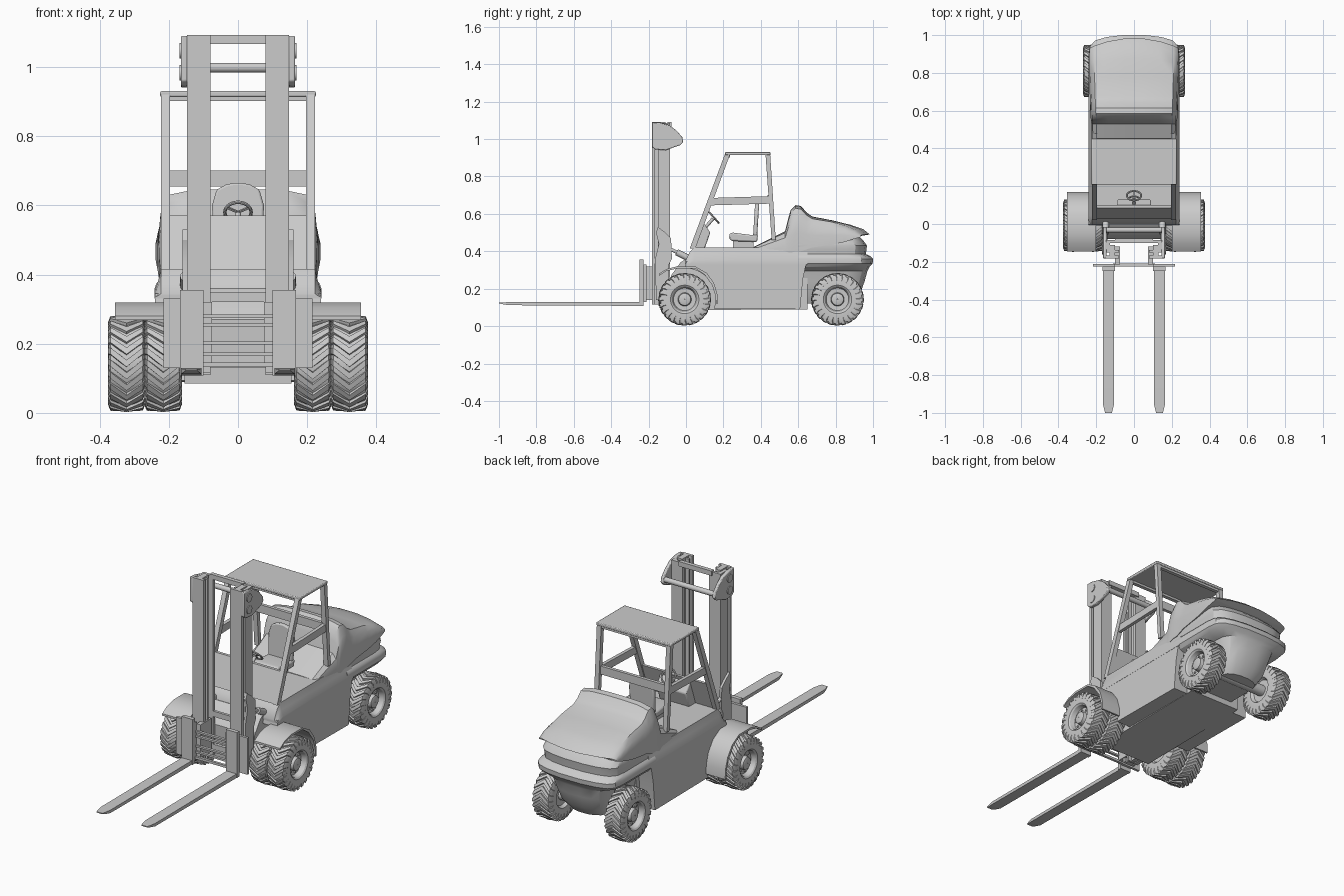
import bpy, bmesh, math
from mathutils import Vector, Matrix

if "Cube" in bpy.data.objects:
    bpy.data.objects.remove(bpy.data.objects["Cube"])


def finish(name, bm, mirror=False, bevel=0.0, angle=32):
    bmesh.ops.recalc_face_normals(bm, faces=bm.faces)
    me = bpy.data.meshes.new(name)
    bm.to_mesh(me)
    bm.free()
    ob = bpy.data.objects.new(name, me)
    bpy.context.collection.objects.link(ob)
    bpy.ops.object.select_all(action='DESELECT')
    bpy.context.view_layer.objects.active = ob
    ob.select_set(True)
    bpy.ops.object.shade_smooth_by_angle(angle=math.radians(angle))
    if bevel:
        b = ob.modifiers.new("bevel", 'BEVEL')
        b.width, b.segments, b.limit_method = bevel, 2, 'ANGLE'
    if mirror:
        ob.modifiers.new("mirror", 'MIRROR')
    return ob


def skin(bm, rings, closed=False, caps=True):
    """Join equal-length loops of points into a surface."""
    vs = [[bm.verts.new(p) for p in r] for r in rings]
    n = len(vs[0])
    for i in range(len(vs) if closed else len(vs) - 1):
        a, b = vs[i], vs[(i + 1) % len(vs)]
        for j in range(n):
            bm.faces.new((a[j], a[(j + 1) % n], b[(j + 1) % n], b[j]))
    if caps and not closed:
        bm.faces.new(vs[0])
        bm.faces.new(vs[-1])


def loft(name, rings, **k):
    bm = bmesh.new()
    skin(bm, rings)
    return finish(name, bm, **k)


def prism(name, yz, x0, x1, **k):
    """Side profile in (y, z) extruded across x."""
    return loft(name, [[(x, y, z) for y, z in yz] for x in (x0, x1)], **k)


def boxes(name, dims, **k):
    bm = bmesh.new()
    for x0, x1, y0, y1, z0, z1 in dims:
        skin(bm, [[(x, y0, z0), (x, y1, z0), (x, y1, z1), (x, y0, z1)] for x in (x0, x1)])
    return finish(name, bm, **k)


def rod(name, p, q, r, n=20, **k):
    p, q = Vector(p), Vector(q)
    bm = bmesh.new()
    m = Matrix.Translation((p + q) / 2) @ (q - p).to_track_quat('Z', 'Y').to_matrix().to_4x4()
    bmesh.ops.create_cone(bm, cap_ends=True, segments=n, radius1=r, radius2=r,
                          depth=(q - p).length, matrix=m)
    return finish(name, bm, **k)


def wheel(name, cx, cy, cz=0.143):
    bm = bmesh.new()
    # tyre and dished rim turned about the axle
    prof = [(-.052, .07), (-.053, .11), (-.046, .129), (0, .131), (.046, .129), (.053, .11),
            (.052, .076), (.046, .068), (.022, .06), (.02, .036), (.04, .032), (.044, .02),
            (.044, .002), (-.035, .002), (-.035, .06)]
    n = 48
    skin(bm, [[(cx + x, cy + r * math.cos(t), cz + r * math.sin(t)) for x, r in prof]
              for t in (2 * math.pi * i / n for i in range(n))], closed=True)
    # chevron tread lugs
    count = 24
    for k in range(count):
        base = 2 * math.pi * k / count
        rings = []
        for x, ro in ((-.054, .118), (-.047, .137), (0, .141), (.047, .137), (.054, .118)):
            a = base - 0.3 * abs(x) / .052
            rings.append([(cx + x, cy + r * math.cos(a + d), cz + r * math.sin(a + d))
                          for r, d in ((ro, -.07), (ro, .07), (ro - .02, .085), (ro - .02, -.085))])
        skin(bm, rings)
    # wheel nuts
    for k in range(8):
        t = 2 * math.pi * k / 8
        m = (Matrix.Translation((cx + .023, cy + .047 * math.cos(t), cz + .047 * math.sin(t)))
             @ Matrix.Rotation(math.pi / 2, 4, 'Y'))
        bmesh.ops.create_cone(bm, cap_ends=True, segments=6, radius1=.005, radius2=.005,
                              depth=.01, matrix=m)
    return finish(name, bm, mirror=True)


def mirrored(half):
    """Complete a half section (x >= 0, none on the centre line)."""
    return half + [(-p[0], *p[1:]) for p in reversed(half)]


# Wheels and axles
FY, RY = -.007, .81
wheel("front_wheel_inner", .216, FY)
wheel("front_wheel_outer", .322, FY)
wheel("rear_wheel", .217, RY)
rod("front_axle", (-.3, FY, .143), (.3, FY, .143), .03)
rod("rear_axle", (-.2, RY, .143), (.2, RY, .143), .03)

# Front fenders
outer = [(-.145, .28), (-.105, .305), (-.05, .319), (.05, .319), (.11, .285), (.15, .23),
         (.168, .17), (.17, .12)]
inner = [(y - (.01 if y > .1 else 0), z - .011) for y, z in outer[:-1]] + [(.16, .12)]
prism("front_fender", outer + inner[::-1], .2, .355, mirror=True)

# Chassis: side panels with front wheel arch, and narrow core between the wheels
arch = [(FY + .165 * math.cos(t), .145 + .165 * math.sin(t))
        for t in (math.radians(-18 + 9 * i) for i in range(13))]
prism("chassis_side", [(.61, .09)] + arch + [(0, .345), (.645, .345), (.625, .25)], -.24, .24)
prism("chassis_core", [(-.07, .085), (.65, .09), (.65, .34), (0, .36), (-.03, .34), (-.08, .27)],
      -.155, .155)

# Upper body with sloped shoulders
rings = []
for y, zt in ((-.005, .345), (.02, .395), (.045, .42), (.3, .42), (.65, .42)):
    h = zt - .33
    rings.append([(x, y, z) for x, z in mirrored(
        [(.241, .33), (.241, .33 + .25 * h), (.23, .33 + .6 * h), (.222, zt)])])
loft("upper_body", rings)

# Engine hood: cross sections running rearwards, rounded in plan at the tail
rings = []
for y, zt, zb, hw in ((.36, .423, .38, .222), (.53, .508, .38, .226), (.545, .57, .39, .228),
                      (.56, .622, .39, .229), (.585, .647, .4, .23), (.615, .642, .4, .231),
                      (.645, .607, .41, .232), (.675, .586, .42, .234), (.78, .566, .435, .237),
                      (.88, .542, .45, .239), (.95, .518, .465, .238), (.985, .49, .476, .234)):
    c = .055 * min(1, max(0, (y - .78) / .17))
    half = [(1, 0), (1, .4), (.97, .72), (.88, .93), (.6, .985), (.2, 1)]
    rings.append([(x, y - c * (x / .24) ** 2, z) for x, z in mirrored(
        [(hw * a, zb + b * (zt - zb)) for a, b in half])])
loft("engine_hood", rings)

# Counterweight: plan outlines stacked upwards
rings = []
for z, hw, yb in ((.12, .11, .89), (.17, .135, .93), (.24, .15, .955), (.295, .165, .97),
                  (.315, .225, .98), (.335, .24, .998), (.36, .241, 1.0), (.375, .236, .985),
                  (.385, .226, .962), (.41, .228, .965), (.43, .232, .968), (.455, .228, .95),
                  (.475, .215, .93)):
    half = [(hw, .6), (hw, yb - .11), (hw * .97, yb - .06), (hw * .85, yb - .028),
            (hw * .6, yb - .01), (hw * .25, yb)]
    rings.append([(x, y, z) for x, y in mirrored(half)])
loft("counterweight", rings)

# Overhead guard
prism("guard_front_post", [(.02, .415), (.05, .415), (.238, .925), (.21, .925)], .196, .222, mirror=True)
prism("guard_rear_post", [(.458, .46), (.48, .46), (.45, .92), (.425, .92)], .196, .222, mirror=True)
prism("guard_side_rail", [(.11, .645), (.455, .655), (.455, .695), (.127, .685)], .2, .219, mirror=True)
boxes("guard_rear_rail", [(-.2, .2, .437, .455, .655, .7)])
boxes("guard_roof", [(-.225, .225, .208, .452, .914, .93)], bevel=.004)
boxes("guard_roof_rails", [(-.2, .2, .215, .235, .902, .916), (-.2, .2, .427, .447, .902, .916)])

# Front panel, console and steering
prism("front_panel", [(.026, .415), (.045, .415), (.1, .57), (.084, .57)], -.2, .2)
prism("console", [(.04, .415), (.1, .415), (.13, .5), (.1, .545), (.08, .55)], -.09, .09, bevel=.006)
rod("steering_column", (0, .07, .49), (0, .145, .575), .009)
bm = bmesh.new()
rings = []
tilt = Matrix.Translation((0, .15, .58)) @ Matrix.Rotation(math.radians(-49), 4, 'X')
for i in range(28):
    t = 2 * math.pi * i / 28
    rings.append([tilt @ Vector(((.038 + .005 * math.cos(u)) * math.cos(t),
                                 (.038 + .005 * math.cos(u)) * math.sin(t), .005 * math.sin(u)))
                  for u in (math.pi * j / 4 for j in range(8))])
skin(bm, rings, closed=True)
for k in range(3):
    m = tilt @ Matrix.Rotation(math.radians(90 + 120 * k), 4, 'Z') @ Matrix.Translation((.019, 0, 0))
    bmesh.ops.create_cube(bm, size=1, matrix=m @ Matrix.Diagonal((.038, .007, .005, 1)))
finish("steering_wheel", bm)

# Seat
boxes("seat_base", [(-.05, .05, .25, .36, .415, .455)])
prism("seat_cushion", [(.23, .47), (.245, .455), (.38, .45), (.385, .49), (.35, .487), (.25, .5), (.233, .495)],
      -.075, .075, bevel=.008)
back = [(.07, .47), (.075, .6), (.062, .645), (.035, .66), (.01, .665)]
loft("seat_back", [[(x, y + .06 * (z - .47), z) for x, z in mirrored(back)] for y in (.358, .38)],
     bevel=.006)

# Mast rails (nested channels), head brackets and cross members
boxes("mast_outer_rail", [(.08, .148, -.1, -.085, .11, 1.085), (.126, .148, -.15, -.09, .11, 1.085),
                          (.08, .148, -.15, -.138, .11, 1.085)], mirror=True)
boxes("mast_inner_rail", [(.08, .148, -.182, -.166, .115, 1.092), (.1, .13, -.17, -.11, .115, 1.092)],
      mirror=True)
prism("mast_head_bracket", [(-.182, .96), (-.165, .945), (-.11, .94), (-.03, .968), (-.014, .985),
                            (-.02, 1.01), (-.05, 1.045), (-.09, 1.075), (-.14, 1.088), (-.182, 1.09)],
      .146, .165, mirror=True, bevel=.004)
for i, z in enumerate((.983, 1.047)):
    rod("bracket_boss_%d" % i, (.15, -.14, z), (.169, -.14, z), .022, mirror=True)
rod("mast_head_bar", (-.15, -.032, .998), (.15, -.032, .998), .014)
boxes("mast_cross_members", [(-.1, .1, -.1, -.078, 1.066, 1.092), (-.1, .1, -.1, -.085, .32, .35),
                             (-.1, .1, -.1, -.085, .13, .17)])

# Mast side brackets and tilt cylinders
prism("mast_side_bracket", [(-.16, .14), (-.1, .14), (-.09, .33), (-.075, .36), (-.08, .47), (-.11, .5),
                            (-.15, .53), (-.16, .5), (-.145, .44), (-.165, .36)], .146, .16, mirror=True)
rod("tilt_cylinder", (.15, -.05, .395), (.15, .04, .35), .017, mirror=True)
rod("tilt_rod", (.15, -.11, .425), (.15, -.04, .39), .009, mirror=True)

# Carriage
boxes("carriage_plate", [(.1, .216, -.226, -.212, .13, .33), (.075, .1, -.215, -.12, .14, .32)],
      mirror=True)
boxes("carriage_bars", [(-.11, .11, -.225, -.21, z, z + .01) for z in (.165, .197, .25, .275)]
      + [(-.11, .11, -.226, -.212, .132, .145)])

# Forks with tapered tips
boxes("fork_shank", [(.1, .167, -.248, -.226, .108, .355)], mirror=True)
loft("fork_blade", [[(.135 - w, y, z0), (.135 + w, y, z0), (.135 + w, y, z1), (.135 - w, y, z1)]
                    for y, w, z0, z1 in ((-.23, .03, .108, .13), (-.95, .03, .112, .128),
                                         (-.985, .022, .118, .127), (-1, .017, .122, .127))],
     mirror=True)
